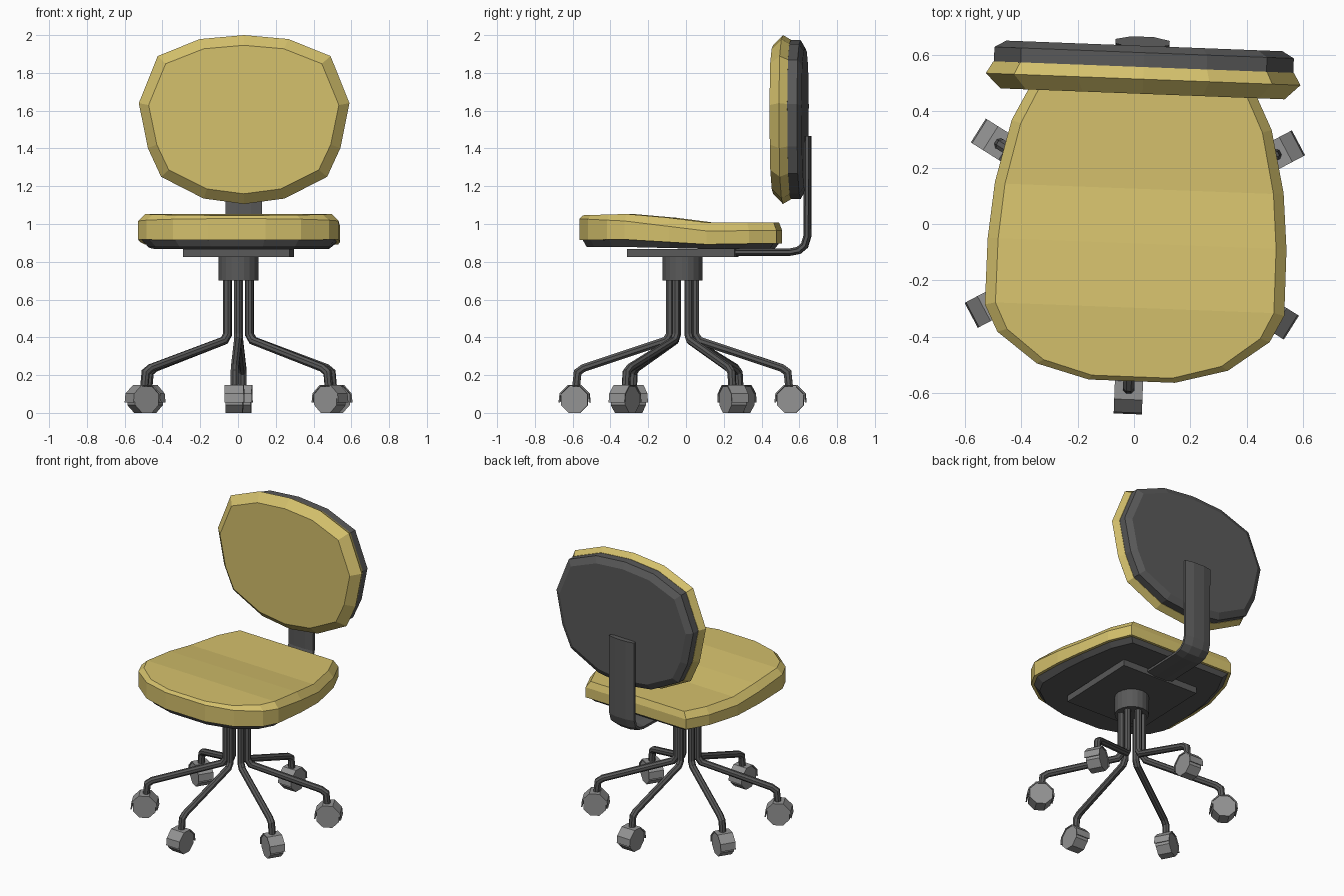
import bpy, bmesh, math
from mathutils import Vector, Matrix

if "Cube" in bpy.data.objects:
    bpy.data.objects.remove(bpy.data.objects["Cube"])

# whole chair is turned slightly about its column
PIVOT = Vector((0.003, -0.018, 0))
TURN = Matrix.Translation(PIVOT) @ Matrix.Rotation(math.radians(-2.2), 4, 'Z') @ Matrix.Translation(-PIVOT)


def material(name, rgb):
    m = bpy.data.materials.new(name)
    m.diffuse_color = (*rgb, 1)
    m.use_nodes = True
    m.node_tree.nodes["Principled BSDF"].inputs["Base Color"].default_value = m.diffuse_color
    return m


YELLOW = material("yellow_fabric", (0.66, 0.53, 0.15))
DARK = material("dark_grey", (0.10, 0.10, 0.10))
GREY = material("caster_grey", (0.29, 0.29, 0.29))


def loft(name, rings, mat, matrix=Matrix(), strip_caps=False):
    """Skin a list of equal-length closed rings and cap both ends."""
    bm = bmesh.new()
    vs = [[bm.verts.new(p) for p in r] for r in rings]
    n = len(rings[0])
    for a, b in zip(vs, vs[1:]):
        for i in range(n):
            j = (i + 1) % n
            bm.faces.new((a[i], a[j], b[j], b[i]))
    for r in (vs[0], vs[-1]):
        if strip_caps:
            for i in range(n // 2 - 1):
                bm.faces.new((r[i], r[i + 1], r[n - 2 - i], r[n - 1 - i]))
        else:
            bm.faces.new(r)
    bm.transform(TURN @ matrix)
    bmesh.ops.recalc_face_normals(bm, faces=bm.faces)
    me = bpy.data.meshes.new(name)
    bm.to_mesh(me)
    bm.free()
    me.materials.append(mat)
    ob = bpy.data.objects.new(name, me)
    bpy.context.collection.objects.link(ob)
    return ob


def sweep(path, w, t, sides):
    """Rings of an elliptical section along a path in the y-z plane."""
    pts = [Vector((0, y, z)) for y, z in path]
    rings = []
    for i, p in enumerate(pts):
        d1 = (p - pts[i - 1]).normalized() if i else (pts[1] - p).normalized()
        d2 = (pts[i + 1] - p).normalized() if i < len(pts) - 1 else d1
        d = (d1 + d2).normalized()
        nrm = Vector((0, -d.z, d.y)) / max(d.dot(d1), 0.5)
        rings.append([p + Vector((w * math.cos(a), 0, 0)) + nrm * t * math.sin(a)
                      for a in (math.tau * (k + 0.5) / sides for k in range(sides))])
    return rings


def interp(table, y):
    if y <= table[0][0]:
        return table[0][1]
    for (y0, z0), (y1, z1) in zip(table, table[1:]):
        if y <= y1:
            return z0 + (z1 - z0) * (y - y0) / (y1 - y0)
    return table[-1][1]


# seat: half outline mirrored, heights follow a gentle dip along y
half = [(0.153, -0.557), (0.339, -0.507), (0.483, -0.40), (0.531, -0.305), (0.53, -0.07),
        (0.512, 0.13), (0.461, 0.352), (0.39, 0.495)]
outline = half + [(-x, y) for x, y in reversed(half)]
TOP = [(-0.56, 1.046), (-0.305, 1.053), (-0.07, 1.033), (0.13, 1.008), (0.5, 1.008)]
RIDGE = [(-0.56, 1.028), (-0.305, 1.016), (0.13, 0.963), (0.5, 0.966)]
EDGE = [(-0.56, 0.915), (-0.305, 0.918), (0.13, 0.892), (0.5, 0.898)]
BASE = [(-0.56, 0.878), (-0.305, 0.878), (0.13, 0.868), (0.5, 0.87)]


def seat_ring(table, sx, sy):
    return [(0.013 + x * sx, -0.03 + (y + 0.03) * sy, interp(table, y)) for x, y in outline]


loft("seat_cushion", [seat_ring(EDGE, 1, 1), seat_ring(RIDGE, 1, 1), seat_ring(TOP, 0.93, 0.97)],
     YELLOW, strip_caps=True)
loft("seat_pan", [seat_ring(BASE, 0.90, 0.93), seat_ring(EDGE, 0.965, 0.97)], DARK, strip_caps=True)

# backrest: rings inset from one rounded outline
right = [(0.235, 1.979), (0.458, 1.889), (0.558, 1.64), (0.51, 1.402), (0.44, 1.25), (0.215, 1.135)]
back_outline = [(0, 2.0)] + right + [(0, 1.106)] + [(-x, z) for x, z in reversed(right)]


def back_ring(y, inset):
    sx, sz = 1 - inset / 0.558, 1 - inset / 0.447
    return [(0.012 + x * sx, y, 1.553 + (z - 1.553) * sz) for x, z in back_outline]


loft("backrest_cushion", [back_ring(0.462, 0.054), back_ring(0.514, 0), back_ring(0.557, 0.025)], YELLOW)
loft("backrest_shell", [back_ring(0.557, 0.027), back_ring(0.608, 0.027), back_ring(0.632, 0.068)], DARK)

# bent support bar
bar = [(0.2, 0.851), (0.55, 0.851), (0.597, 0.86), (0.628, 0.886), (0.643, 0.935), (0.645, 1.465)]
loft("backrest_bar", sweep(bar, 0.104, 0.021, 8), DARK, Matrix.Translation((0.005, 0, 0)))

# mounting plate and column collar
plate = [(x, y) for x, y in ((-1, -1), (1, -1), (1, 1), (-1, 1))]
loft("mounting_plate", [[(0.002 + 0.283 * x, -0.018 + 0.285 * y, z) for x, y in plate]
                        for z in (0.825, 0.868)], DARK)
loft("column_collar", [[(PIVOT.x + 0.106 * math.cos(a), PIVOT.y + 0.106 * math.sin(a), z)
                        for a in (math.tau * k / 20 for k in range(20))] for z in (0.70, 0.83)], DARK)

# six bent tube legs, each with a hooded caster
leg = [(0.067, 0.75), (0.067, 0.415), (0.088, 0.383), (0.525, 0.238), (0.556, 0.215), (0.565, 0.13)]
CY, CZ = 0.572, 0.0702


def arc(r, degrees, x):
    return [(x, CY + r * math.cos(math.radians(a)), CZ + r * math.sin(math.radians(a))) for a in degrees]


octagon = [22.5 + 45 * k for k in range(8)]
hood = [-10, 22.5, 67.5, 112.5, 157.5, 190]
for k in range(6):
    m = Matrix.Translation(PIVOT) @ Matrix.Rotation(math.radians(60 * k), 4, 'Z')
    loft(f"leg_{k + 1}", sweep(leg, 0.022, 0.022, 8), DARK, m)
    loft(f"caster_wheel_{k + 1}", [arc(0.076, octagon, x) for x in (-0.045, 0.045)], GREY, m)
    loft(f"caster_hood_{k + 1}", [arc(0.085, hood, x) + arc(0.077, hood[::-1], x)
                                  for x in (-0.05, 0.05)], GREY, m)
